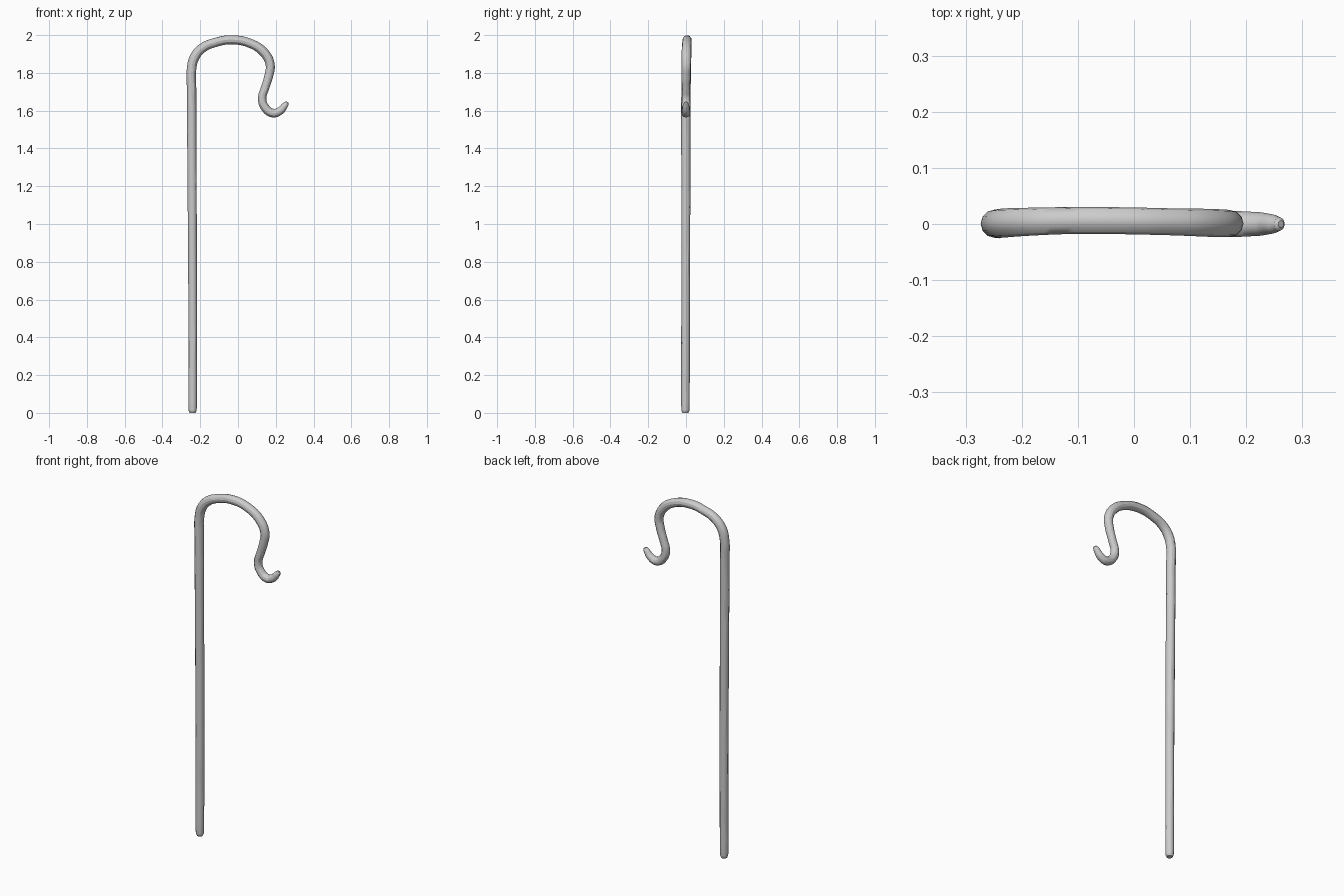
import bpy

# Centre line of the bent rod: x, y, z, radius
path = [
    (-0.24, -0.003, 0.00, 0.016), (-0.24, -0.003, 0.012, 0.021),
    (-0.24, -0.003, 0.04, 0.0225), (-0.24, -0.002, 0.60, 0.023),
    (-0.243, -0.001, 1.20, 0.024), (-0.246, 0.0, 1.72, 0.025),
    (-0.246, 0.001, 1.82, 0.025),
    (-0.229, 0.002, 1.885, 0.026), (-0.188, 0.004, 1.932, 0.025),
    (-0.12, 0.006, 1.961, 0.024), (-0.037, 0.006, 1.975, 0.024),
    (0.063, 0.004, 1.957, 0.024), (0.137, 0.002, 1.909, 0.025),
    (0.170, 0.001, 1.845, 0.024), (0.163, 0.0, 1.785, 0.023),
    (0.143, 0.0, 1.72, 0.022), (0.128, 0.0, 1.665, 0.022),
    (0.143, 0.0, 1.617, 0.023), (0.185, 0.0, 1.587, 0.023),
    (0.224, 0.0, 1.600, 0.021), (0.248, 0.0, 1.627, 0.017),
    (0.259, 0.0, 1.641, 0.012), (0.262, 0.0, 1.645, 0.006),
]

# Hooked pole: one round rod swept along the path
curve = bpy.data.curves.new("hooked_pole", 'CURVE')
curve.dimensions = '3D'
curve.bevel_depth = 1.0
curve.bevel_resolution = 4
curve.resolution_u = 6
curve.use_fill_caps = True
spline = curve.splines.new('BEZIER')
spline.bezier_points.add(len(path) - 1)
for point, (x, y, z, r) in zip(spline.bezier_points, path):
    point.co = (x, y, z)
    point.radius = r
    point.handle_left_type = point.handle_right_type = 'AUTO'

pole = bpy.data.objects.new("hooked_pole", curve)
bpy.context.collection.objects.link(pole)
bpy.context.view_layer.objects.active = pole
pole.select_set(True)
bpy.ops.object.convert(target='MESH')
bpy.ops.object.shade_smooth_by_angle()
